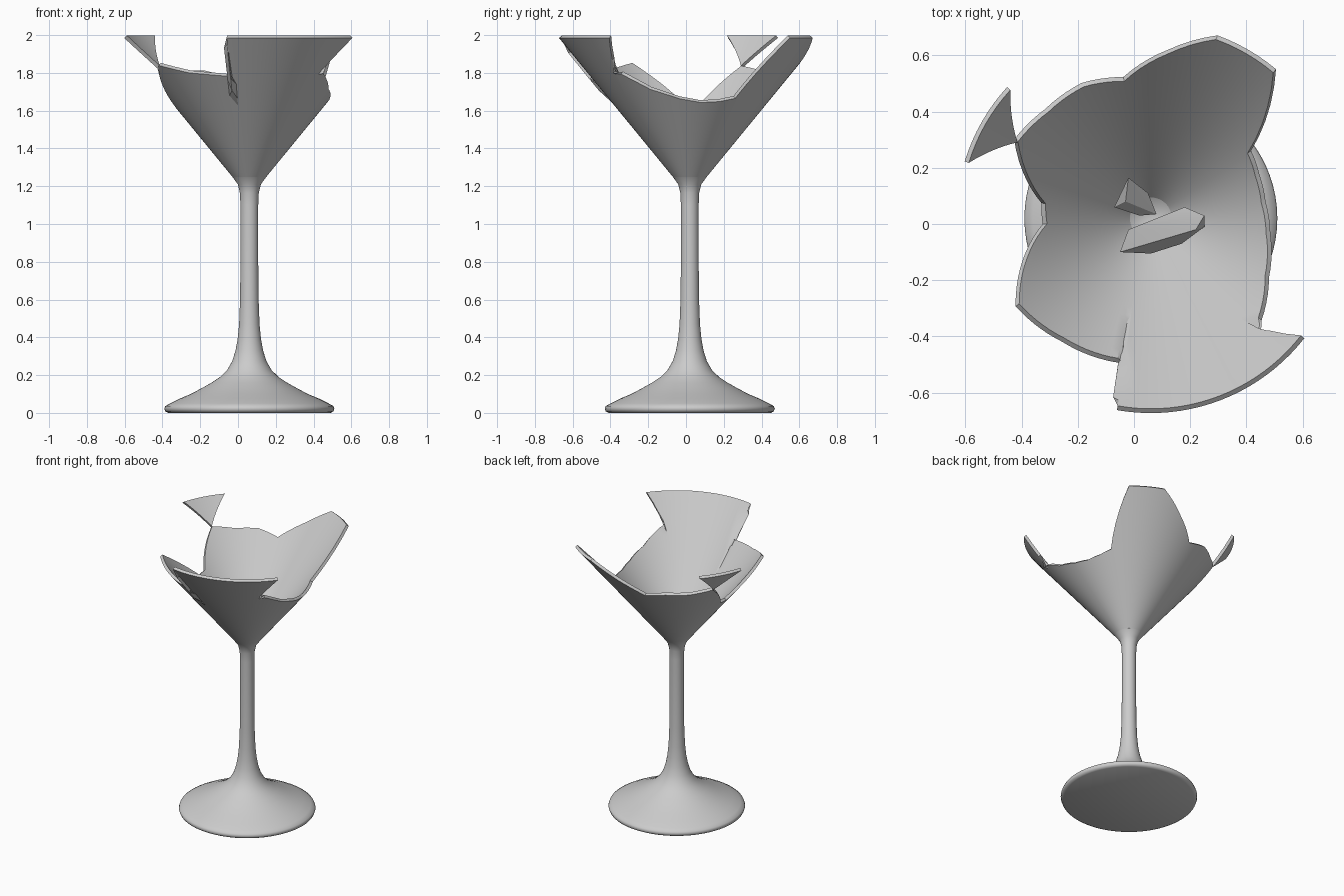
import bpy, bmesh
from math import radians, sin, cos, pi
from mathutils import Vector

cube = bpy.data.objects.get("Cube")
if cube:
    bpy.data.objects.remove(cube)

AXIS = Vector((0.06, 0.02, 0))
BOWL_BASE = 1.25

glass = bpy.data.materials.new("pale_grey_glass")
glass.use_nodes = True
glass.diffuse_color = (0.6, 0.6, 0.6, 1)
glass.node_tree.nodes["Principled BSDF"].inputs["Base Color"].default_value = (0.6, 0.6, 0.6, 1)


def finish(name, bm, thickness=0, angle=35):
    mesh = bpy.data.meshes.new(name)
    bm.to_mesh(mesh)
    bm.free()
    mesh.materials.append(glass)
    ob = bpy.data.objects.new(name, mesh)
    bpy.context.collection.objects.link(ob)
    bpy.ops.object.select_all(action='DESELECT')
    ob.select_set(True)
    bpy.context.view_layer.objects.active = ob
    if thickness:
        mod = ob.modifiers.new("Wall", 'SOLIDIFY')
        mod.thickness = thickness
        mod.offset = -1
        bpy.ops.object.modifier_apply(modifier=mod.name)
    bpy.ops.object.shade_smooth_by_angle(angle=radians(angle))
    return ob


def on_cone(theta, z):
    """Point on the outer cone of the bowl."""
    r = 0.09 + 0.82 * (z - BOWL_BASE)
    t = radians(theta)
    return AXIS + Vector((r * cos(t), r * sin(t), z))


def cone_wall(name, outline, rows=14):
    """Glass wall from (foot angle, foot z, top angle, top z) columns."""
    columns = []
    for a, b in zip(outline, outline[1:]):
        steps = max(3, int(abs(b[2] - a[2]) / 3))
        columns += [[p + (q - p) * i / steps for p, q in zip(a, b)] for i in range(steps)]
    columns.append(list(outline[-1]))
    bm = bmesh.new()
    grid = []
    for t0, z0, t1, z1 in columns:
        grid.append([bm.verts.new(on_cone(t0 + (t1 - t0) * j / rows, z0 + (z1 - z0) * j / rows))
                     for j in range(rows + 1)])
    for a, b in zip(grid, grid[1:]):
        for j in range(rows):
            bm.faces.new((a[j], b[j], b[j + 1], a[j + 1]))
    bmesh.ops.remove_doubles(bm, verts=bm.verts, dist=0.0005)
    return finish(name, bm, thickness=0.02)


# Foot and stem, one turned solid with a dished top
profile = [(0, 0), (0.43, 0), (0.445, 0.008), (0.45, 0.022), (0.445, 0.036), (0.42, 0.05),
           (0.37, 0.075), (0.31, 0.1), (0.25, 0.132), (0.2, 0.16), (0.155, 0.19),
           (0.118, 0.226), (0.09, 0.275), (0.073, 0.33), (0.062, 0.39), (0.054, 0.47),
           (0.049, 0.6), (0.047, 0.8), (0.047, 1.1), (0.05, 1.165), (0.061, 1.21),
           (0.09, BOWL_BASE), (0.075, 1.262), (0.045, 1.243), (0, 1.235)]
bm = bmesh.new()
verts = [bm.verts.new(AXIS + Vector((r, 0, z))) for r, z in profile]
edges = [bm.edges.new(pair) for pair in zip(verts, verts[1:])]
bmesh.ops.spin(bm, geom=verts + edges, cent=AXIS, axis=(0, 0, 1), angle=2 * pi, steps=72)
bmesh.ops.remove_doubles(bm, verts=bm.verts, dist=0.0001)
bmesh.ops.recalc_face_normals(bm, faces=bm.faces)
finish("foot_and_stem", bm, angle=50)

# Broken bowl: the jagged top edge as (foot angle, top angle, top height)
jagged = [(34, 34, 1.665), (50, 50, 1.985), (70, 70, 1.985), (84, 84, 1.877), (101, 101, 1.765),
          (117, 117, 1.8), (134, 134, 1.8), (150, 150, 1.825), (172, 172, 1.62), (183, 183, 1.61),
          (212, 213, 1.84), (232, 234, 1.8), (255, 260, 1.78), (258, 260, 1.985),
          (280, 322, 1.985), (297, 314, 1.81), (325, 333.5, 1.713), (352, 352.6, 1.663),
          (368, 368, 1.643), (382, 382, 1.648), (394, 394, 1.665)]
cone_wall("broken_bowl", [(f, BOWL_BASE, t, z) for f, t, z in jagged])

# Rim fragment standing on the broken edge
cone_wall("rim_fragment", [(150.3, 1.825, t, 1.985) for t in (137.6, 163)], rows=8)


# Loose chips lying in the bottom of the bowl
def chip(name, points):
    bm = bmesh.new()
    for p in points:
        bm.verts.new(p)
    hull = bmesh.ops.convex_hull(bm, input=bm.verts)
    bmesh.ops.delete(bm, geom=hull["geom_interior"], context='VERTS')
    bmesh.ops.recalc_face_normals(bm, faces=bm.faces)
    finish(name, bm, angle=20)


chip("large_chip", [(-0.05, -0.1, 1.42), (-0.02, -0.02, 1.44), (0.18, 0.06, 1.47),
                    (0.25, 0.03, 1.48), (0.22, -0.02, 1.47), (0.25, -0.01, 1.42),
                    (0.17, -0.07, 1.39), (0.06, -0.105, 1.37), (0.1, 0, 1.36)])
chip("small_chip", [(-0.07, 0.06, 1.37), (-0.02, 0.165, 1.43), (-0.03, 0.08, 1.39),
                    (0.08, 0.035, 1.31), (0.05, 0.11, 1.35), (0.02, 0.03, 1.32)])
